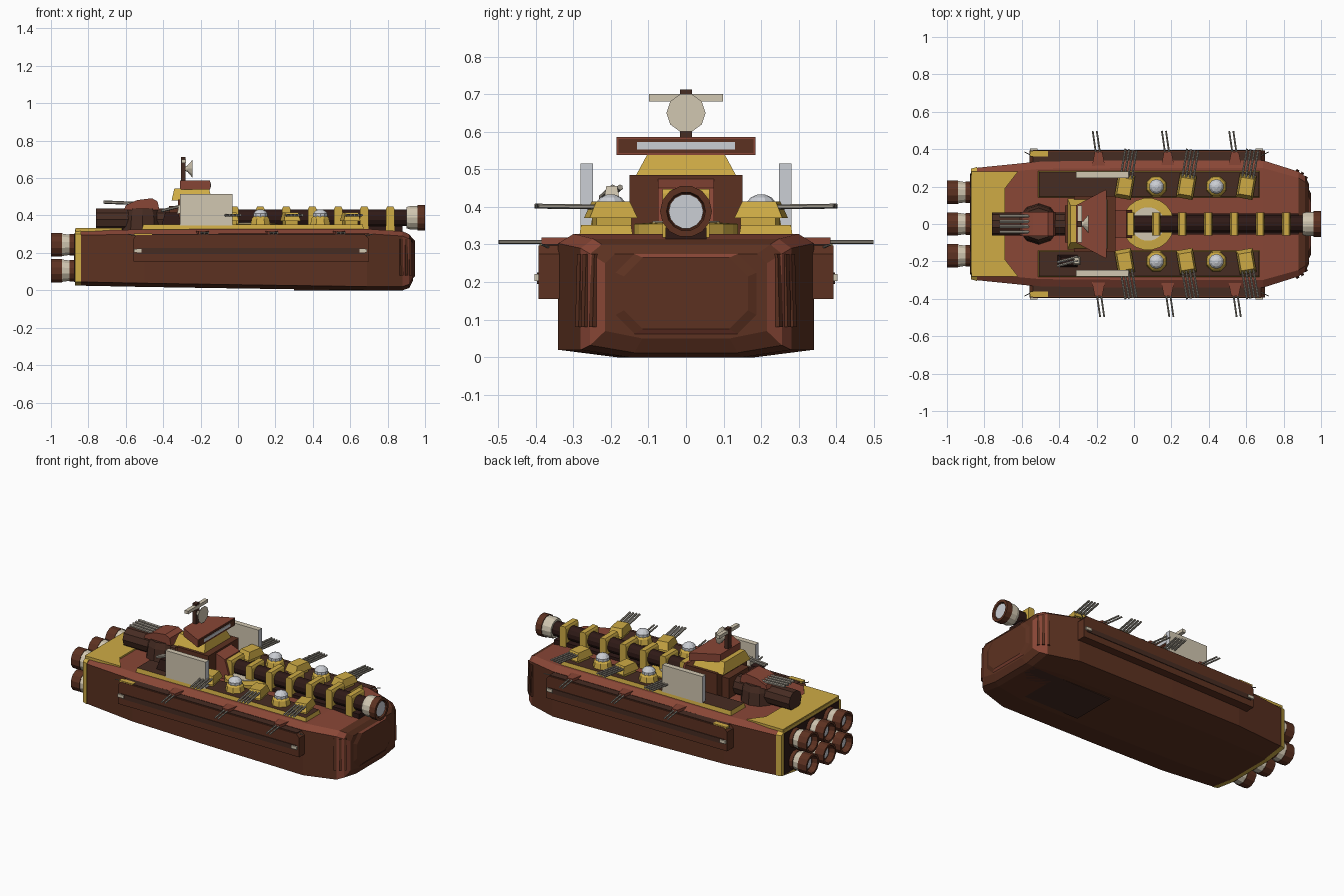
import bpy, bmesh, math
from mathutils import Vector, Matrix

if "Cube" in bpy.data.objects:
    bpy.data.objects.remove(bpy.data.objects["Cube"])

def mat(name, c):
    m = bpy.data.materials.new(name)
    m.diffuse_color = (*c, 1)
    m.use_nodes = True
    m.node_tree.nodes["Principled BSDF"].inputs["Base Color"].default_value = m.diffuse_color
    return m
RED = mat("rust_red", (.25, .062, .037))
BROWN = mat("hull_brown", (.108, .031, .015))
DARK = mat("dark_brown", (.062, .025, .016))
GOLD = mat("gold", (.62, .41, .06))
CREAM = mat("cream", (.64, .57, .44))
SILVER = mat("silver", (.60, .62, .66))
GUN = mat("gunmetal", (.33, .30, .25))
BLACK = mat("soot", (.028, .010, .008))

def finish(name, bm, mats, rule=None, M=None):
    if M:
        bm.transform(M)
    bmesh.ops.recalc_face_normals(bm, faces=bm.faces)
    bm.normal_update()
    me = bpy.data.meshes.new(name)
    for m in mats:
        me.materials.append(m)
    if rule:
        for f in bm.faces:
            f.material_index = rule(f)
    bm.to_mesh(me)
    bm.free()
    ob = bpy.data.objects.new(name, me)
    bpy.context.collection.objects.link(ob)
    return ob

def loft(name, rings, mats, rule=None, M=None):
    bm = bmesh.new()
    vs = [[bm.verts.new(p) for p in r] for r in rings]
    n = len(rings[0])
    for a, b in zip(vs, vs[1:]):
        for i in range(n):
            bm.faces.new((a[i], a[(i + 1) % n], b[(i + 1) % n], b[i]))
    bm.faces.new(vs[0])
    bm.faces.new(vs[-1])
    return finish(name, bm, mats, rule, M)

def box(name, x0, x1, y0, y1, z0, z1, m, ix=0, iy=0, M=None, rule=None):
    # box whose top may be inset by ix, iy
    r = lambda i, j, z: [(x0+i, y0+j, z), (x1-i, y0+j, z), (x1-i, y1-j, z), (x0+i, y1-j, z)]
    return loft(name, [r(0, 0, z0), r(ix, iy, z1)], m if isinstance(m, list) else [m], rule, M)

def prism(name, pts, axis, a, b, m, M=None):
    f = (lambda p, t: (p[0], t, p[1])) if axis == 'y' else (lambda p, t: (p[0], p[1], t))
    return loft(name, [[f(p, t) for p in pts] for t in (a, b)], [m], None, M)

def lathe(name, prof, sides, m, M):
    # prof: (position along local z, radius)
    rings = [[(r*math.cos(2*math.pi*(i+.5)/sides), r*math.sin(2*math.pi*(i+.5)/sides), h)
              for i in range(sides)] for h, r in prof]
    return loft(name, rings, [m], None, M)

def at(x, y, z):
    return Matrix.Translation((x, y, z))
def along_x(x, y, z):
    return at(x, y, z) @ Matrix.Rotation(math.pi/2, 4, 'Y')
def rod(name, a, b, r, m, sides=6):
    a, b = Vector(a), Vector(b)
    d = b - a
    return lathe(name, [(0, r), (d.length, r)], sides, m, at(*a) @ d.to_track_quat('Z', 'Y').to_matrix().to_4x4())

# Hull
def station(x, w, zb, zt):
    half = [(.54*w, zb), (w, zb+.02), (w, zt-.025), (.88*w, zt)]
    return [(x, y, z) for y, z in half] + [(x, -y, z) for y, z in reversed(half)]
def hull_rule(f):
    c, n = f.calc_center_median(), f.normal
    if c.x > .89:
        return 1 if abs(n.y) > .3 and c.z > .1 else 0
    return 1 if n.z > .3 else 0
loft("hull", [station(*s) for s in ((-.845, .30, .025, .32), (-.5, .335, .018, .325), (.0, .34, .01, .328),
     (.69, .34, 0, .328), (.88, .28, 0, .315), (.915, .255, .012, .30), (.935, .215, .05, .275))],
     [BROWN, RED], hull_rule)
# Dark keel patch under the bow
box("keel_panel", .30, .87, -.145, .145, .0, .008, DARK)
# Bow plate with red border
def bow_ring(x, y, z0, z1):
    return [(x, -y, z0+.05), (x, -y+.05, z0), (x, y-.05, z0), (x, y, z0+.05),
            (x, y, z1-.05), (x, y-.05, z1), (x, -y+.05, z1), (x, -y, z1-.05)]
loft("bow_plate", [bow_ring(.925, .21, .05, .285), bow_ring(.945, .165, .075, .265)], [BROWN, RED],
     lambda f: 1 if f.normal.x < .9 else 0)

# Stern: gold frame, deck and six engines
loft("stern_frame", [station(-.872, .295, .025, .325), station(-.84, .305, .025, .325)], [GOLD])
box("stern_recess", -.876, -.87, -.27, .27, .045, .305, BLACK)
prism("stern_deck", [(-.87, -.28), (-.62, -.28), (-.69, -.19), (-.69, .19), (-.62, .28), (-.87, .28)], 'z', .315, .332, GOLD)
for y in (-.17, .0, .17):
    for z in (.105, .243):
        M = along_x(-1, y, z)
        lathe("engine_mouth", [(.035, .045), (0, .052), (0, .065), (.06, .065), (.06, .05)], 12, BROWN, M)
        lathe("engine_band", [(.06, .062), (.105, .055)], 12, CREAM, M)
        lathe("engine_neck", [(.10, .06), (.135, .06)], 12, BROWN, M)
        lathe("engine_glow", [(.030, .034), (.036, .034)], 12, SILVER, M)

for s in (-1, 1):
    Y = Matrix.Scale(s, 4, (0, 1, 0))
    # Side sponsons with groove, lamps and twin guns
    prism("sponson", [(-.56, .155), (.70, .155), (.70, .275), (.68, .297), (-.54, .297), (-.56, .275)],
          'y', .30, .392, BROWN, Y)
    box("sponson_groove", -.54, .68, .388, .396, .195, .225, DARK, M=Y)
    box("sponson_top", -.54, .68, .30, .385, .295, .301, DARK, M=Y)
    box("sponson_gold_end", -.555, -.46, .36, .39, .292, .304, GOLD, M=Y)
    for x in (-.535, .67):
        box("sponson_lamp", x-.02, x+.02, .39, .403, .203, .222, CREAM, M=Y)
        d = .05 if x > 0 else -.05
        rod("sponson_antenna", (x, s*.36, .29), (x+d, s*.385, .30), .003, GUN)
    for x in (-.19, .18, .54):
        prism("side_gun_mount", [(x-.035, .31), (x+.035, .31), (x+.02, .385), (x-.02, .385)], 'z', .29, .318, RED, Y)
        for d in (-.011, .011):
            rod("side_gun_barrel", (x+d, s*.36, .307), (x+d-s*.02, s*.498, .307), .0055, GUN)
    # Bow ribs
    for x, y in ((.872, .282), (.898, .267), (.918, .245)):
        box("bow_rib", -.008, .008, -.02, .010, .08, .275, BROWN, .0, .006,
            Y @ at(x, y, 0) @ Matrix.Rotation(-.6, 4, 'Z'))
    # Gun deck
    box("gun_deck", -.515, .675, .14, .285, .315, .352, [GOLD, DARK], .008, .006, Y,
        lambda f: 1 if f.normal.z > .9 else 0)
    # Four-barrel turrets
    for x in (-.05, .28, .60):
        M = Y @ at(x, .20, 0) @ Matrix.Rotation(-.17, 4, 'Z')
        box("turret_base", -.035, .035, -.05, .045, .35, .372, GOLD, M=M)
        box("turret_body", -.045, .045, -.065, .065, .37, .415, GOLD, .010, .02, M)
        for d in (-.03, -.01, .01, .03):
            rod("turret_barrel", M @ Vector((d, .04, .400)), M @ Vector((d, .20, .402)), .0065, GUN)
    # Domes
    for x in (.12, .44):
        M = at(x, s*.20, 0)
        lathe("dome_base", [(.35, .058), (.385, .05), (.40, .035)], 8, GOLD, M)
        lathe("dome", [(.39, .040), (.41, .040), (.425, .028), (.433, .010)], 10, SILVER, M)
    # Large shield plates
    box("shield_plate", -.31, -.03, .247, .28, .33, .515, [CREAM, SILVER], M=Y,
        rule=lambda f: 1 if abs(f.normal.x) > .9 else 0)

# Spine cannon
lathe("cannon_breech", [(0, .062), (.62, .062)], 10, DARK, along_x(-.76, 0, .378))
lathe("cannon_tube", [(0, .046), (1.08, .046)], 12, BLACK, along_x(-.16, 0, .388))
box("cannon_cradle", -.15, .88, -.055, .055, .31, .345, BLACK)
for k in range(7):
    x = -.02 + .139*k
    prism("cannon_clamp", [(x-.022, .31), (x+.022, .31), (x+.022, .435), (x+.016, .447), (x-.016, .447), (x-.022, .435)],
          'y', -.062, .062, GOLD)
M = along_x(.90, 0, .388)
lathe("muzzle_band", [(0, .058), (.02, .064), (.07, .064)], 14, CREAM, M)
lathe("muzzle_ring", [(.06, .069), (.1, .069), (.1, .052), (.085, .048)], 14, BROWN, M)
lathe("muzzle_lens", [(.08, .046), (.093, .046)], 14, SILVER, M)
# Round deck ring under the cannon
lathe("deck_ring", [(.32, .14), (.355, .14), (.358, .095)], 20, GOLD, at(.075, 0, 0))
lathe("deck_ring_core", [(.35, .09), (.362, .09)], 20, CREAM, at(.075, 0, 0))

# Rear turret
lathe("rear_turret_ring", [(.32, .11), (.40, .10), (.437, .085)], 10, DARK, at(-.51, 0, 0))
prism("rear_turret", [(-.61, .43), (-.42, .43), (-.43, .475), (-.46, .492), (-.54, .482), (-.60, .455)],
      'y', -.065, .065, RED)
for y in (-.042, -.014, .014, .042):
    rod("rear_turret_barrel", (-.56, y, .465), (-.72, y, .472), .009, GUN)

# Bridge tower
box("tower_lower", -.32, -.10, -.15, .15, .32, .485, BROWN)
box("tower_step", -.37, -.12, -.10, .10, .32, .45, BROWN)
prism("tower_ramp", [(-.11, .32), (.0, .32), (-.04, .45), (-.11, .478)], 'y', -.075, .075, RED)
box("tower_gold", -.355, -.14, -.135, .135, .48, .545, GOLD, .015, .035)
prism("bridge_cap", [(-.31, -.10), (-.15, -.185), (-.15, .185), (-.31, .10)], 'z', .538, .586, RED)
box("bridge_window_frame", -.152, -.147, -.18, .18, .543, .580, BROWN)
box("bridge_window", -.152, -.144, -.13, .13, .553, .572, SILVER)

# Radar mast
box("mast", -.305, -.28, -.016, .016, .58, .712, DARK)
box("radar_bar", -.302, -.278, -.098, .098, .68, .70, CREAM)
lathe("radar_dish", [(0, .012), (.012, .018), (.04, .052)], 10, CREAM, along_x(-.282, 0, .65))

# Small light gun beside the tower
box("light_gun_base", -.41, -.30, -.23, -.165, .345, .415, BLACK, .02, .012)
for d in (-.01, .01):
    rod("light_gun_barrel", (-.30, -.185+d, .452), (-.41, -.215+d, .425), .008, GUN)
box("light_gun_head", -.325, -.285, -.22, -.175, .41, .455, CREAM, .008, .008)
